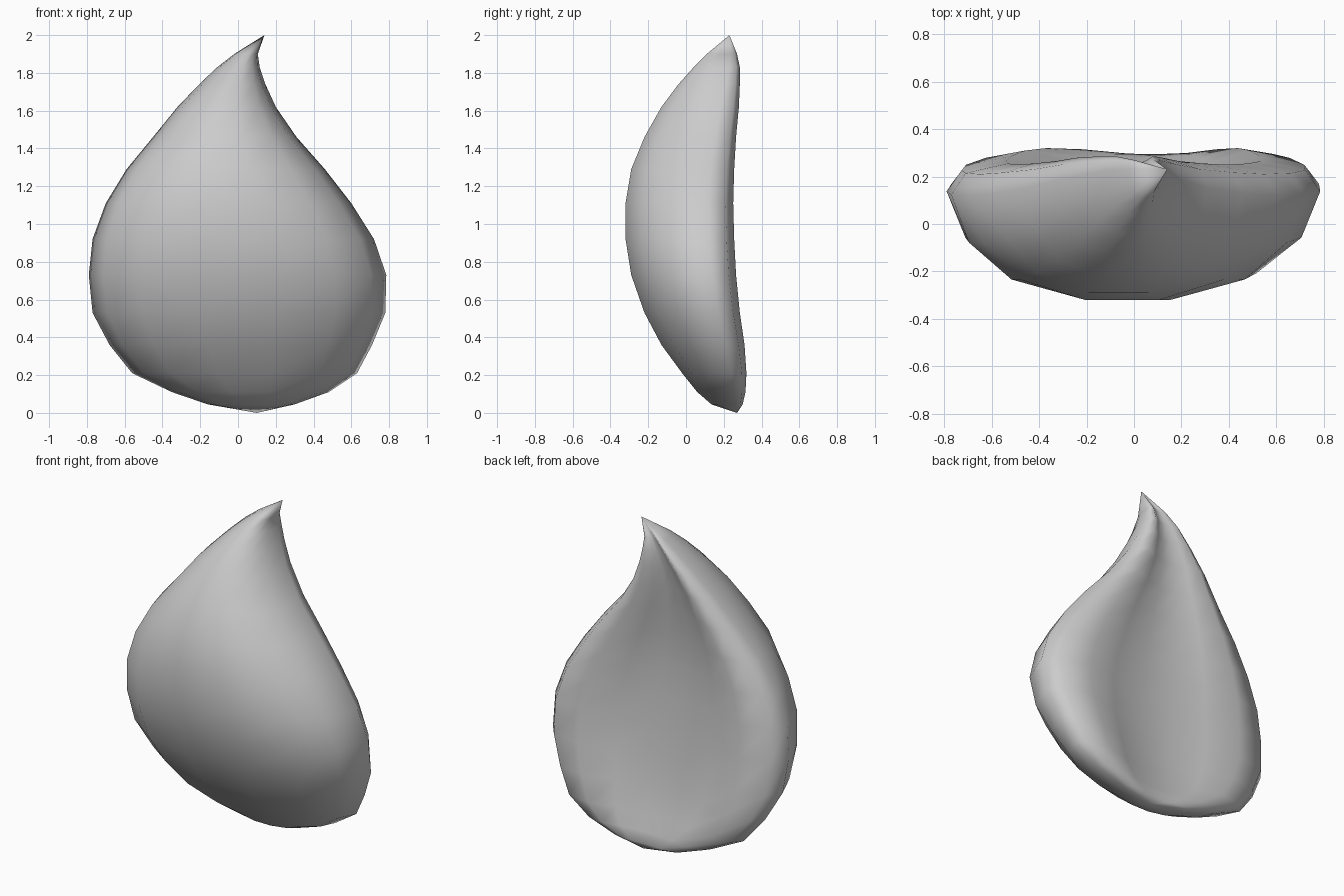
import bpy, bmesh

# Levels: z, left x, right x, front y, back rim y, depth of hollow in the back
LEVELS = [
    (0.045, -0.16, 0.30, 0.135, 0.30, 0.005),
    (0.11, -0.35, 0.48, 0.06, 0.315, 0.035),
    (0.21, -0.56, 0.63, -0.02, 0.32, 0.07),
    (0.36, -0.68, 0.71, -0.13, 0.31, 0.09),
    (0.53, -0.77, 0.78, -0.22, 0.285, 0.085),
    (0.73, -0.79, 0.785, -0.29, 0.265, 0.08),
    (0.92, -0.77, 0.72, -0.32, 0.255, 0.08),
    (1.11, -0.70, 0.60, -0.32, 0.25, 0.08),
    (1.29, -0.59, 0.46, -0.29, 0.255, 0.075),
    (1.46, -0.45, 0.31, -0.22, 0.265, 0.065),
    (1.62, -0.32, 0.20, -0.13, 0.28, 0.055),
    (1.74, -0.205, 0.145, -0.04, 0.285, 0.04),
    (1.83, -0.11, 0.115, 0.04, 0.285, 0.03),
    (1.90, -0.02, 0.105, 0.11, 0.27, 0.015),
]
# Half section: across (0..1), front-to-rim fraction, share of hollow
HALF = [(0.24, 0, 0), (0.66, 0.15, 0), (0.9, 0.42, 0), (1, 0.77, 0),
        (0.92, 0.93, 0), (0.68, 1, 0), (0.42, 1, 0.6), (0.14, 1, 1)]
SECTION = HALF + [(-u, v, h) for u, v, h in reversed(HALF)]

# Petal body: stacked rings closed at both points
bm = bmesh.new()
rings = []
for z, left, right, front, back, depth in LEVELS:
    mid, half = (left + right) / 2, (right - left) / 2
    rings.append([bm.verts.new((mid + half * u,
                                front + (back - front) * v - depth * h, z))
                  for u, v, h in SECTION])
n = len(SECTION)
for a, b in zip(rings, rings[1:]):
    for i in range(n):
        j = (i + 1) % n
        bm.faces.new((a[i], a[j], b[j], b[i]))
for ring, point in ((rings[0], (0.10, 0.27, 0)), (rings[-1], (0.14, 0.23, 2))):
    tip = bm.verts.new(point)
    for i in range(n):
        bm.faces.new((ring[i], ring[(i + 1) % n], tip))
bmesh.ops.recalc_face_normals(bm, faces=bm.faces)
for f in bm.faces:
    f.smooth = True

mesh = bpy.data.meshes.new("petal")
bm.to_mesh(mesh)
bm.free()
bpy.context.collection.objects.link(bpy.data.objects.new("petal", mesh))
